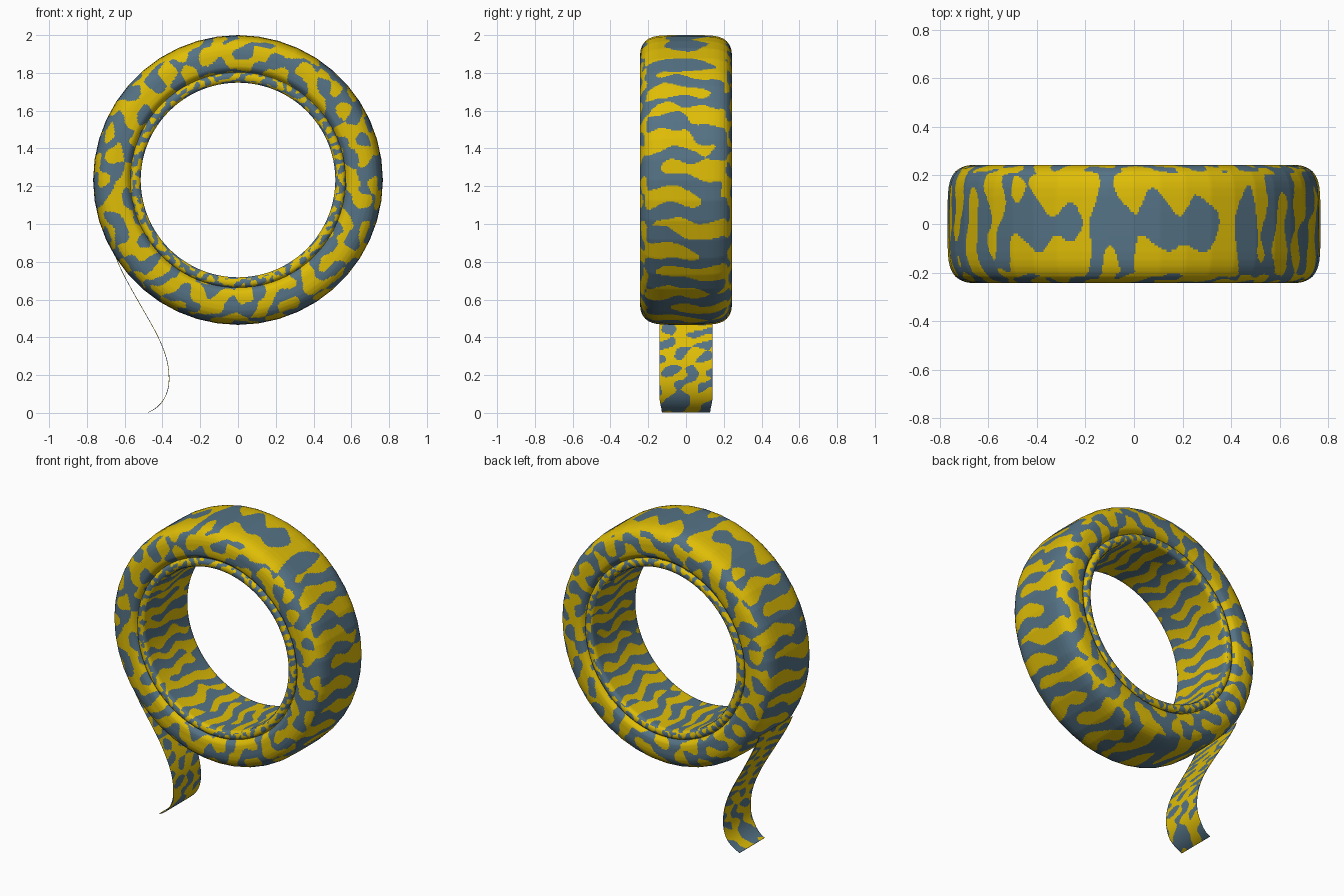
import bpy, bmesh, math, random
from mathutils import Vector, geometry

if "Cube" in bpy.data.objects:
    bpy.data.objects.remove(bpy.data.objects["Cube"])

random.seed(7)
CZ = 1.233          # height of the roll's axis
SEG = 680           # fine mesh so the two-colour pattern has clean edges
BARS = 32           # pattern bars round the tread
FACETS = 44         # slight facets on the outside of the roll


def material(name, rgb):
    m = bpy.data.materials.new(name)
    m.diffuse_color = (*rgb, 1)
    m.use_nodes = True
    m.node_tree.nodes["Principled BSDF"].inputs["Base Color"].default_value = m.diffuse_color
    return m


MATS = [material("yellow", (0.74, 0.51, 0.002)), material("slate_blue", (0.09, 0.17, 0.235))]

# Random wavy field for organic blotches
WAVES = []
for i in range(14):
    d = Vector((random.gauss(0, 1), random.gauss(0, 1), random.gauss(0, 1))).normalized()
    WAVES.append((d, random.uniform(0, math.tau)))


def blotch(p, wavelength):
    k = math.tau / wavelength
    return sum(math.cos(k * d.dot(p) + ph) for d, ph in WAVES) / math.sqrt(len(WAVES) / 2)


def smooth(a, b, x):
    t = min(1, max(0, (x - a) / (b - a)))
    return t * t * (3 - 2 * t)


# Pattern rules: positive is yellow, negative is blue
def tread_field(p, a):
    # wavy fingers reaching across from alternate edges
    t = a + math.radians(1.7)
    f = -math.cos(BARS * t + 0.9 * math.sin(17 * p.y) + 0.4 * blotch(p, 0.4))
    f += 1.1 * math.sin(BARS / 2 * t) * math.sin(8 * p.y) + 0.35 * blotch(p, 0.15)
    w = smooth(0.70, 0.80, math.sin(a))
    if w == 0:
        return f
    # on top: a long toothed band, broken by two slanting strips, with teeth along both rims
    band = -math.cos(math.tau * p.y / 0.35) + 0.6 * math.cos(math.tau * (p.x - 0.02) / 0.17 + 9 * p.y)
    band += 0.3 * blotch(p, 0.2)
    band -= 2.0 * smooth(0.19, 0.24, abs(p.y)) * math.cos(math.tau * (p.x + 0.03) / 0.2)
    for x0 in (-0.17, 0.43):
        u = p.x - x0 - 0.1 * p.y
        band -= 3.0 * math.sin(u / 0.035) * math.exp(-(u / 0.06) ** 2)
    return f * (1 - w) + band * w


def side_field(p, a, r):
    # blobs along the rim, finer branching shapes inside
    rim = math.cos(16 * a) * math.cos(math.tau * (r - 0.755) / 0.16)
    return rim + 0.45 * math.cos(32 * a + 18 * r) + 0.6 * blotch(p, 0.095) + 0.06


def tape_field(p):
    a, r = math.atan2(p.z - CZ, p.x), math.hypot(p.x, p.z - CZ)
    w = smooth(0.725, 0.75, r)
    s = side_field(p, a, r) * (1 - w) if w < 1 else 0
    return s + (tread_field(p, a) * w if w > 0 else 0)


def core_field(p):
    a, r = math.atan2(p.z - CZ, p.x), math.hypot(p.x, p.z - CZ)
    if r < 0.522:
        f = math.sin(32 * a + 1.0 * math.sin(26 * p.y) + 0.5 * blotch(p, 0.4))
        return f + 0.9 * math.sin(16 * a) * math.sin(10 * p.y) + 0.35 * blotch(p, 0.12)
    return blotch(p, 0.045)


def tail_field(p):
    return blotch(Vector((p.x, p.y * 0.8, p.z * 1.3)), 0.085) + 0.12


def finish(name, bm, field):
    bmesh.ops.recalc_face_normals(bm, faces=bm.faces)
    for f in bm.faces:
        f.material_index = 0 if field(f.calc_center_median()) > 0 else 1
        f.smooth = True
    me = bpy.data.meshes.new(name)
    bm.to_mesh(me)
    bm.free()
    for m in MATS:
        me.materials.append(m)
    ob = bpy.data.objects.new(name, me)
    bpy.context.collection.objects.link(ob)
    return ob


def lathe(name, half, field, step=0.0105, facet=False):
    # half profile of (radius, y >= 0), mirrored to a closed loop and spun round y
    loop = half + [(r, -y) for r, y in reversed(half)]
    prof = []
    for i, (r0, y0) in enumerate(loop):
        r1, y1 = loop[(i + 1) % len(loop)]
        hidden = i == len(loop) - 1
        n = 1 if hidden else max(1, math.ceil(math.hypot(r1 - r0, y1 - y0) / step))
        prof += [(r0 + (r1 - r0) * j / n, y0 + (y1 - y0) * j / n) for j in range(n)]
    bm = bmesh.new()
    rings = []
    h = math.pi / FACETS
    for s in range(SEG):
        a = math.tau * s / SEG
        f = math.cos(h) / math.cos(a % (2 * h) - h) if facet else 1
        ring = []
        for r, y in prof:
            rr = r * (1 + (f - 1) * smooth(0.66, 0.74, r))
            ring.append(bm.verts.new((rr * math.cos(a), y, CZ + rr * math.sin(a))))
        rings.append(ring)
    n = len(prof)
    for s in range(SEG):
        A, B = rings[s], rings[(s + 1) % SEG]
        for j in range(n):
            bm.faces.new((A[j], A[(j + 1) % n], B[(j + 1) % n], B[j]))
    return finish(name, bm, field)


# Wound tape: crowned tread, rounded shoulders, sidewall rolling into a groove
tape = [(0.56, 0.205), (0.572, 0.213), (0.582, 0.228), (0.597, 0.239), (0.62, 0.243),
        (0.668, 0.243), (0.694, 0.239), (0.716, 0.230), (0.735, 0.216), (0.748, 0.198),
        (0.757, 0.177), (0.763, 0.150), (0.766, 0.115), (0.767, 0.06)]
lathe("tape_roll", tape, tape_field, facet=True)

# Inner core ring with a rounded lip
core = [(0.572, 0.205), (0.568, 0.220), (0.558, 0.230), (0.545, 0.233),
        (0.530, 0.230), (0.519, 0.222), (0.515, 0.210)]
lathe("core_ring", core, core_field)

# Loose tape end hanging down and curling on the ground
path = []
for p in [((-0.645, 0.82), (-0.61, 0.73), (-0.55, 0.63), (-0.47, 0.49)),
          ((-0.47, 0.49), (-0.39, 0.35), (-0.365, 0.27), (-0.365, 0.18)),
          ((-0.365, 0.18), (-0.365, 0.09), (-0.41, 0.03), (-0.475, 0.003))]:
    pts = geometry.interpolate_bezier(*[Vector((x, 0, z)) for x, z in p], 44)
    path += pts if not path else pts[1:]
bm = bmesh.new()
COLS = 40
rows = []
for p in path:
    w = 0.14 + 0.03 * smooth(0.45, 0.85, p.z) - 0.012 * (1 - smooth(0, 0.08, p.z))
    rows.append([bm.verts.new((p.x, w * (2 * j / COLS - 1), p.z)) for j in range(COLS + 1)])
for A, B in zip(rows, rows[1:]):
    for j in range(COLS):
        bm.faces.new((A[j], A[j + 1], B[j + 1], B[j]))
tail = finish("loose_tape_end", bm, tail_field)
mod = tail.modifiers.new("thickness", 'SOLIDIFY')
mod.thickness = 0.003
mod.offset = 0
